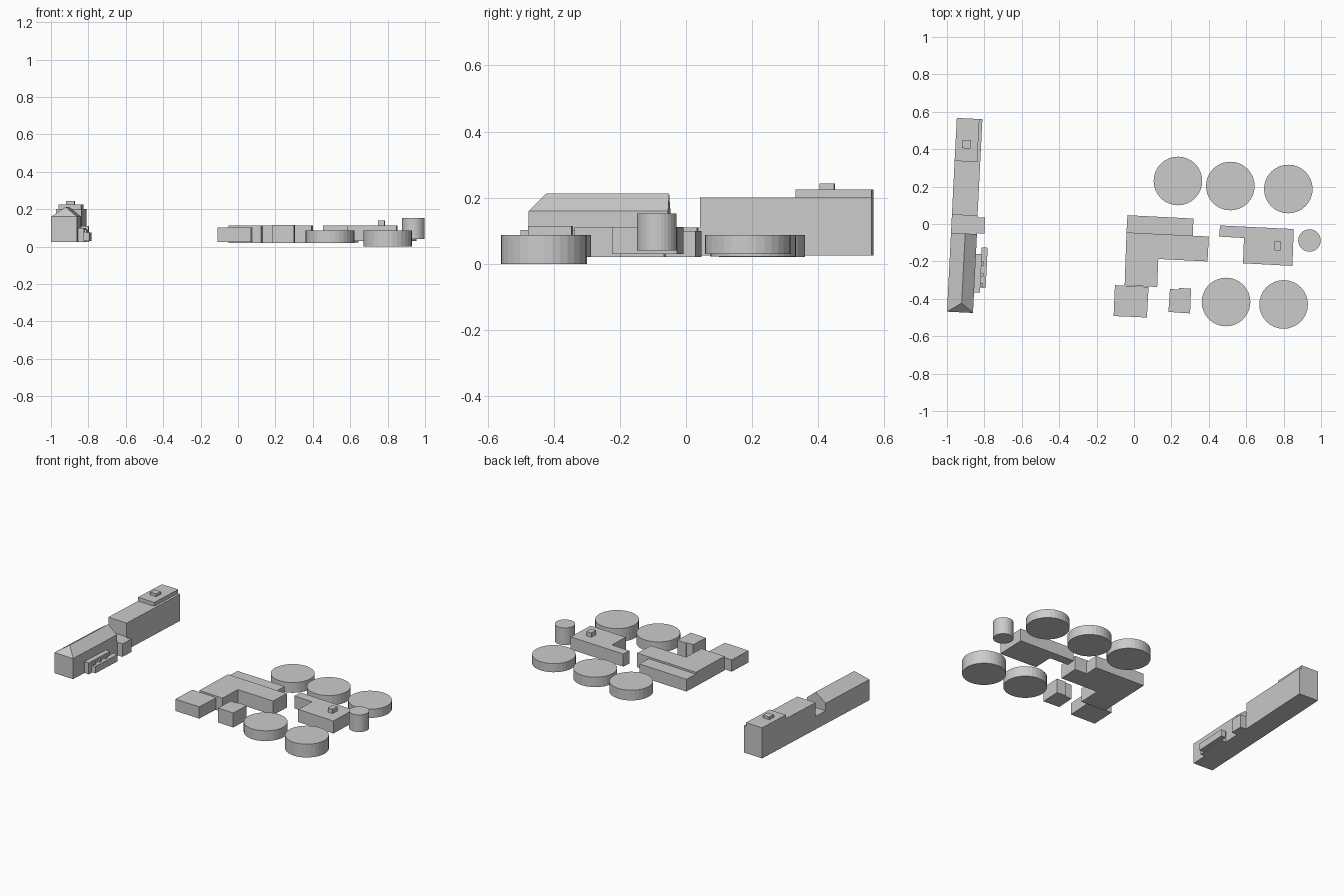
import bpy, bmesh, math

if "Cube" in bpy.data.objects:
    bpy.data.objects.remove(bpy.data.objects["Cube"])

def make(name, verts, faces):
    me = bpy.data.meshes.new(name)
    me.from_pydata(verts, [], faces)
    bm = bmesh.new()
    bm.from_mesh(me)
    bmesh.ops.recalc_face_normals(bm, faces=bm.faces)
    bm.to_mesh(me)
    bm.free()
    ob = bpy.data.objects.new(name, me)
    bpy.context.collection.objects.link(ob)
    return ob

def prism(name, pts, z0, z1):
    """Extrude a footprint from z0 to z1."""
    n = len(pts)
    verts = [(x, y, z) for z in (z0, z1) for x, y in pts]
    faces = [tuple(range(n)), tuple(range(n, 2 * n))]
    faces += [(i, (i + 1) % n, n + (i + 1) % n, n + i) for i in range(n)]
    return make(name, verts, faces)

# The whole site is turned slightly: u runs across and v along the buildings
ANGLE = math.radians(-2.9)
C, S = math.cos(ANGLE), math.sin(ANGLE)
OX, OY = -0.92, 0.0

def site(u, v):
    return OX + u * C - v * S, OY + u * S + v * C

def block(name, u0, u1, v0, v1, z0, z1):
    return prism(name, [site(u, v) for u, v in ((u0, v0), (u1, v0), (u1, v1), (u0, v1))], z0, z1)

def tank(name, x, y, r, z0, z1, sides=32):
    pts = [(x + r * math.cos(2 * math.pi * i / sides), y + r * math.sin(2 * math.pi * i / sides))
           for i in range(sides)]
    return prism(name, pts, z0, z1)

# Long hall: front wing with a roof hipped at the front and gabled at the back
L, R, F, B = -0.056, 0.083, -0.472, -0.05
M = 0.02
plan = [(L, F, .025), (R, F, .025), (R, B, .025), (L, B, .025),
        (L, F, .16), (R, F, .16), (R, B, .16), (L, B, .16),
        (M, F + .05, .212), (M, B, .212)]
make("front_wing", [(*site(u, v), z) for u, v, z in plan],
     [(0, 1, 2, 3), (0, 1, 5, 4), (1, 2, 6, 5), (2, 3, 7, 9, 6), (3, 0, 4, 7),
      (4, 5, 8), (5, 6, 9, 8), (7, 4, 8, 9)])

# Low link, tall rear wing, raised roof and chimney
block("link", L, R, -0.05, 0.047, .025, .11)
block("rear_wing", -0.056, 0.081, 0.047, 0.565, .025, .2)
block("raised_roof", -0.056, 0.065, 0.335, 0.565, .2, .225)
block("rear_chimney", -0.02, 0.025, 0.405, 0.45, .225, .243)

# Side annexes
block("side_annex", 0.083, 0.122, -0.045, 0.04, .025, .11)
block("side_room", 0.083, 0.115, -0.362, -0.155, .025, .1)
block("porch", 0.112, 0.144, -0.335, -0.12, .03, .075)
for i, v in enumerate((-0.32, -0.265, -0.205)):
    block(f"porch_post_{i}", 0.114, 0.128, v - .01, v + .01, .075, .09)

# Storage tanks
for i, (x, y, z) in enumerate(((.235, .23, .02), (.515, .203, .022), (.825, .187, .03),
                               (.492, -.417, .02), (.80, -.43, 0))):
    tank(f"tank_{i}", x, y, .13, z, .087)
tank("small_tank", .938, -.088, .06, .04, .152)

# Stepped works building in the middle
prism("works_main", [(-.04, -.045), (.40, -.067), (.393, -.2), (.13, -.187), (.124, -.337),
                     (-.05, -.327)], .02, .112)
prism("works_rear_strip", [(-.035, .047), (.318, .029), (.314, -.063), (-.04, -.045)], .02, .1)
prism("works_front_block", [(-.102, -.327), (.078, -.337), (.069, -.5), (-.109, -.492)], .025, .102)
prism("small_shed", [(.192, -.348), (.24, -.35), (.241, -.342), (.305, -.346), (.3, -.478),
                     (.184, -.47)], .02, .115)

# L-shaped building on the right with its chimney
prism("right_building", [(.46, -.008), (.854, -.027), (.847, -.224), (.583, -.21), (.588, -.075),
                         (.455, -.067)], .03, .112)
prism("right_chimney", [(.75, -.092), (.786, -.094), (.783, -.142), (.748, -.14)], .112, .14)
